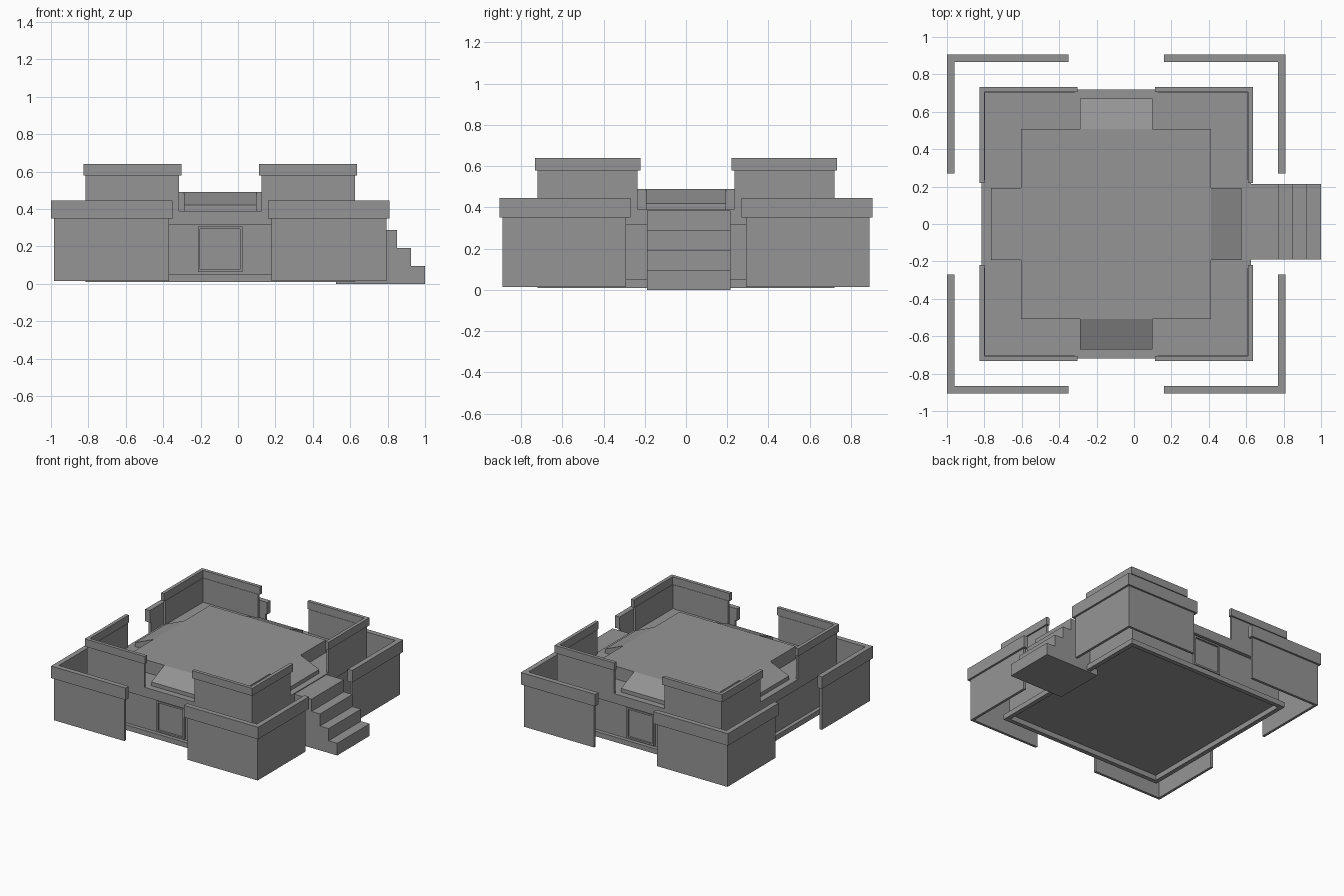
import bpy, bmesh
from math import pi
from mathutils import Matrix, Vector

cube = bpy.data.objects.get("Cube")
if cube:
    bpy.data.objects.remove(cube, do_unlink=True)

stone = bpy.data.materials.new("grey_stone")
stone.use_nodes = True
GREY = (0.3, 0.3, 0.3, 1)
stone.diffuse_color = GREY
stone.node_tree.nodes["Principled BSDF"].inputs["Base Color"].default_value = GREY

CX = -0.095  # centre of the building; the stairs reach past it on +x


def prism(name, outline, z0, z1, matrix=Matrix()):
    """Extrude a closed outline from z0 to z1 and place it with a matrix."""
    bm = bmesh.new()
    face = bm.faces.new([bm.verts.new((x, y, z0)) for x, y in outline])
    ext = bmesh.ops.extrude_face_region(bm, geom=[face])
    top = [g for g in ext["geom"] if isinstance(g, bmesh.types.BMVert)]
    bmesh.ops.translate(bm, verts=top, vec=Vector((0, 0, z1 - z0)))
    bm.transform(matrix)
    bmesh.ops.recalc_face_normals(bm, faces=bm.faces)
    mesh = bpy.data.meshes.new(name)
    bm.to_mesh(mesh)
    bm.free()
    mesh.materials.append(stone)
    obj = bpy.data.objects.new(name, mesh)
    bpy.context.collection.objects.link(obj)
    return obj


def box(name, x0, x1, y0, y1, z0, z1, matrix=Matrix()):
    return prism(name, [(x0, y0), (x1, y0), (x1, y1), (x0, y1)], z0, z1, matrix)


def corners(name, h, t, gx, gy, z0, z1):
    """Four L-shaped walls, open by gx and gy either side of the middle."""
    for sx, side in ((-1, "right"), (1, "left")):
        for sy, end in ((-1, "front"), (1, "back")):
            pts = [(gx, h), (h, h), (h, gy), (h - t, gy), (h - t, h - t), (gx, h - t)]
            prism(f"{end}_{side}_{name}", [(CX + sx * x, sy * y) for x, y in pts], z0, z1)


def block(name, h, z0, z1):
    box(name, CX - h, CX + h, -h, h, z0, z1)


# Outer corner walls with capping
corners("outer_wall", 0.89, 0.02, 0.275, 0.29, 0.015, 0.35)
corners("outer_cap", 0.905, 0.04, 0.255, 0.27, 0.35, 0.445)

# Main body: hollow plinth, recessed walls, overhanging deck
corners("plinth", 0.72, 0.035, 0, 0, 0.01, 0.05)
block("body_walls", 0.69, 0.05, 0.315)
block("deck", 0.72, 0.315, 0.39)

# Parapet corners on the deck
corners("parapet", 0.72, 0.018, 0.22, 0.235, 0.39, 0.58)
corners("parapet_cap", 0.732, 0.027, 0.207, 0.22, 0.58, 0.64)

# Raised roof with a sloping apron on each side
block("roof", 0.508, 0.39, 0.49)
apron = [(0.508, 0.39), (0.67, 0.39), (0.67, 0.42), (0.508, 0.49)]
for i, side in enumerate(("left", "back", "right", "front")):
    m = (Matrix.Translation((CX, 0, 0)) @ Matrix.Rotation(i * pi / 2, 4, "Z")
         @ Matrix.Rotation(pi / 2, 4, "X"))
    prism(f"{side}_roof_apron", apron, -0.193, 0.193, m)

# Framed windows, front and back
for angle, side in ((0, "front"), (pi, "back")):
    m = Matrix.Translation((CX, 0, 0)) @ Matrix.Rotation(angle, 4, "Z")
    w, y0, y1 = 0.12, -0.71, -0.685
    for s in (-1, 1):
        a, b = sorted((s * w, s * (w - 0.013)))
        box(f"{side}_window_post", a, b, y0, y1, 0.062, 0.305, m)
    for z in (0.062, 0.292):
        box(f"{side}_window_rail", -w + 0.013, w - 0.013, y0, y1, z, z + 0.013, m)
    box(f"{side}_window_pane", -w + 0.013, w - 0.013, -0.695, y1, 0.075, 0.292, m)

# Stairs up the left side, as one stepped profile
steps = [(0.525, 0), (1, 0)]
for i in range(4):
    x, z = 1 - 0.075 * i, 0.096 * (i + 1)
    steps += [(x, z), (x - 0.075, z)]
steps[-1] = (0.525, 0.384)
prism("stairs", steps, -0.215, 0.19, Matrix.Rotation(pi / 2, 4, "X"))
